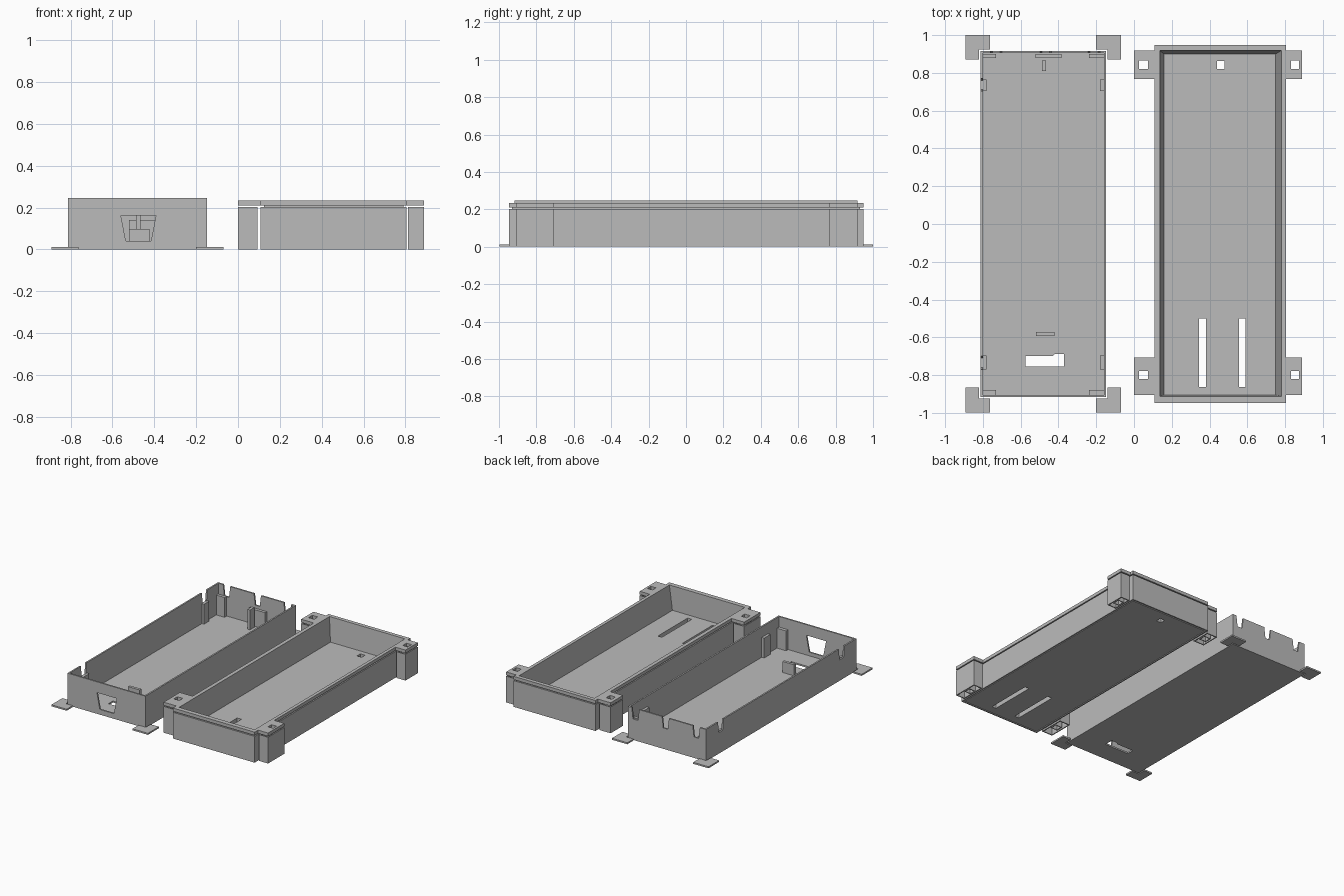
import bpy, bmesh
from mathutils import Matrix

if "Cube" in bpy.data.objects:
    bpy.data.objects.remove(bpy.data.objects["Cube"])

grey = bpy.data.materials.new("plain grey")
grey.diffuse_color = (0.5, 0.5, 0.5, 1)
grey.use_nodes = True
grey.node_tree.nodes["Principled BSDF"].inputs["Base Color"].default_value = grey.diffuse_color


def finish(name, mesh):
    mesh.materials.clear()
    mesh.materials.append(grey)
    ob = bpy.data.objects.new(name, mesh)
    bpy.context.collection.objects.link(ob)
    return ob


def rect(x0, x1, y0, y1):
    return [(x0, y0), (x1, y0), (x1, y1), (x0, y1)]


# maps a drawn profile (u, v, depth) onto the world axes
AXES = {
    "z": Matrix.Identity(4),
    "y": Matrix(((1, 0, 0, 0), (0, 0, 1, 0), (0, 1, 0, 0), (0, 0, 0, 1))),
    "x": Matrix(((0, 0, 1, 0), (1, 0, 0, 0), (0, 1, 0, 0), (0, 0, 0, 1))),
}


def plate(name, outline, d0, d1, holes=(), axis="z"):
    """Extrude an outline with holes from d0 to d1 along an axis."""
    cu = bpy.data.curves.new(name, 'CURVE')
    cu.dimensions = '2D'
    cu.fill_mode = 'BOTH'
    cu.extrude = (d1 - d0) / 2
    for loop in [outline, *holes]:
        sp = cu.splines.new('POLY')
        sp.points.add(len(loop) - 1)
        for p, (u, v) in zip(sp.points, loop):
            p.co = (u, v, 0, 1)
        sp.use_cyclic_u = True
    tmp = bpy.data.objects.new(name + "_tmp", cu)
    bpy.context.collection.objects.link(tmp)
    bpy.context.view_layer.update()
    mesh = bpy.data.meshes.new_from_object(
        tmp.evaluated_get(bpy.context.evaluated_depsgraph_get()))
    bpy.data.objects.remove(tmp)
    bpy.data.curves.remove(cu)
    mesh.transform(AXES[axis] @ Matrix.Translation((0, 0, (d0 + d1) / 2)))
    bm = bmesh.new()
    bm.from_mesh(mesh)
    bmesh.ops.remove_doubles(bm, verts=bm.verts, dist=1e-5)
    bmesh.ops.recalc_face_normals(bm, faces=bm.faces)
    for f in bm.faces:
        f.smooth = False
    bm.to_mesh(mesh)
    bm.free()
    mesh.name = name
    return finish(name, mesh)


def box(name, x0, x1, y0, y1, z0, z1):
    return plate(name, rect(x0, x1, y0, y1), z0, z1)


# ---------- left tray: thin-walled box ----------
L, R, F, B, H, T = -0.812, -0.147, -0.917, 0.917, 0.246, 0.012


def notched(a, b, notches, depth=0.085):
    """Wall outline from a to b with tapered notches in its top edge."""
    pts = [(a, 0), (b, 0), (b, H)]
    for n0, n1 in reversed(notches):
        pts += [(n1, H), (n1 - 0.01, H - depth), (n0 + 0.01, H - depth), (n0, H)]
    return pts + [(a, H)]


plate("tray_floor", rect(L + T, R - T, F + T, B - T), 0, T, [[
    (-0.575, -0.755), (-0.37, -0.755), (-0.37, -0.687), (-0.42, -0.687),
    (-0.43, -0.70), (-0.575, -0.70)]])
plate("tray_front_wall", rect(L, R, 0, H), F, F + T,
      [[(-0.536, 0.04), (-0.416, 0.04), (-0.392, 0.163), (-0.56, 0.163)]], "y")
plate("tray_back_wall", notched(L, R, [(-0.76, -0.70), (-0.497, -0.438), (-0.243, -0.18)]),
      B - T, B, axis="y")
plate("tray_left_wall", notched(F + T, B - T, [(-0.77, -0.70), (0.703, 0.77)]),
      L, L + T, axis="x")
plate("tray_right_wall", rect(F + T, B - T, 0, H), R - T, R, axis="x")

# inner posts along the walls
for side, x0, x1 in (("left", -0.803, -0.73), ("right", -0.237, -0.16)):
    box(f"back_post_{side}", x0, x1, 0.878, 0.90, T, 0.165)
    box(f"front_post_{side}", x0, x1, -0.905, -0.88, T, 0.165)
for side, x0, x1 in (("left", L + T, -0.782), ("right", -0.18, R - T)):
    for end, y0, y1 in (("front", -0.77, -0.695), ("back", 0.703, 0.766)):
        box(f"side_post_{side}_{end}", x0, x1, y0, y1, T, 0.165)
box("back_middle_post", -0.522, -0.385, 0.878, 0.90, T, 0.14)
box("back_middle_rib", -0.487, -0.465, 0.81, 0.865, T, 0.165)
box("floor_stop", -0.52, -0.422, -0.594, -0.573, T, 0.097)

# loose L-shaped corner pads
G = 0.008
for sx, cx, ox, ix in (("left", L, -0.892, -0.762), ("right", R, -0.069, -0.2)):
    for sy, cy, oy, iy in (("front", F, -0.998, -0.865), ("back", B, 1.0, 0.872)):
        gx = cx + (G if ox > cx else -G)
        gy = cy + (G if oy > cy else -G)
        plate(f"corner_pad_{sx}_{sy}",
              [(ox, oy), (ix, oy), (ix, gy), (gx, gy), (gx, iy), (ox, iy)], 0, T)

# ---------- right tray: tapered cavity with flange ----------
OUT = (0.124, 0.79, -0.93, 0.93)
FLOOR, RIM = 0.05, 0.235
loops = [
    (OUT, FLOOR), (OUT, RIM),
    ((0.137, 0.78, -0.912, 0.918), RIM),
    ((0.158, 0.75, -0.906, 0.90), FLOOR),
]
bm = bmesh.new()
rings = [[bm.verts.new((x, y, z)) for x, y in rect(*r)] for r, z in loops]
for a, b in zip(rings, rings[1:] + rings[:1]):
    for i in range(4):
        j = (i + 1) % 4
        bm.faces.new((a[i], a[j], b[j], b[i]))
bmesh.ops.recalc_face_normals(bm, faces=bm.faces)
wall = bpy.data.meshes.new("lid_walls")
bm.to_mesh(wall)
bm.free()
finish("lid_walls", wall)
plate("lid_floor", rect(*OUT), 0, FLOOR, [
    rect(0.343, 0.38, -0.863, -0.5), rect(0.555, 0.59, -0.863, -0.5),
    rect(0.44, 0.48, 0.82, 0.862)])

# flange with four drilled ears
x0, x1, y0, y1 = 0.108, 0.805, -0.947, 0.948
e0, e1, fa, fb, ba, bb = 0.0, 0.89, -0.905, -0.708, 0.768, 0.918
screw = {(s, e): rect(*hx, *hy)
         for s, hx in (("left", (0.027, 0.074)), ("right", (0.83, 0.873)))
         for e, hy in (("front", (-0.82, -0.777)), ("back", (0.82, 0.866)))}
plate("lid_flange", [
    (x0, y0), (x1, y0), (x1, fa), (e1, fa), (e1, fb), (x1, fb),
    (x1, ba), (e1, ba), (e1, bb), (x1, bb), (x1, y1),
    (x0, y1), (x0, bb), (e0, bb), (e0, ba), (x0, ba),
    (x0, fb), (e0, fb), (e0, fa), (x0, fa)], 0.21, RIM,
    [rect(*OUT), *screw.values()])

# outer skirt just under the flange
plate("lower_skirt", rect(x0, x1, y0, y1), 0, 0.202,
      [rect(x0 + 0.01, x1 - 0.01, y0 + 0.01, y1 - 0.01)])

# hollow posts under the ears, each with a square core around its hole
W = 0.008
for (side, end), hole in screw.items():
    px0, px1 = (0.0, 0.093) if side == "left" else (0.812, 0.89)
    py0, py1 = (fa, fb) if end == "front" else (ba, bb)
    plate(f"ear_post_{side}_{end}", rect(px0, px1, py0, py1), 0, 0.202,
          [rect(px0 + W, px1 - W, py0 + W, py1 - W)])
    (hx0, hy0), (hx1, hy1) = hole[0], hole[2]
    plate(f"ear_post_core_{side}_{end}",
          rect(hx0 - 0.006, hx1 + 0.006, hy0 - 0.006, hy1 + 0.006), 0, 0.202, [hole])
